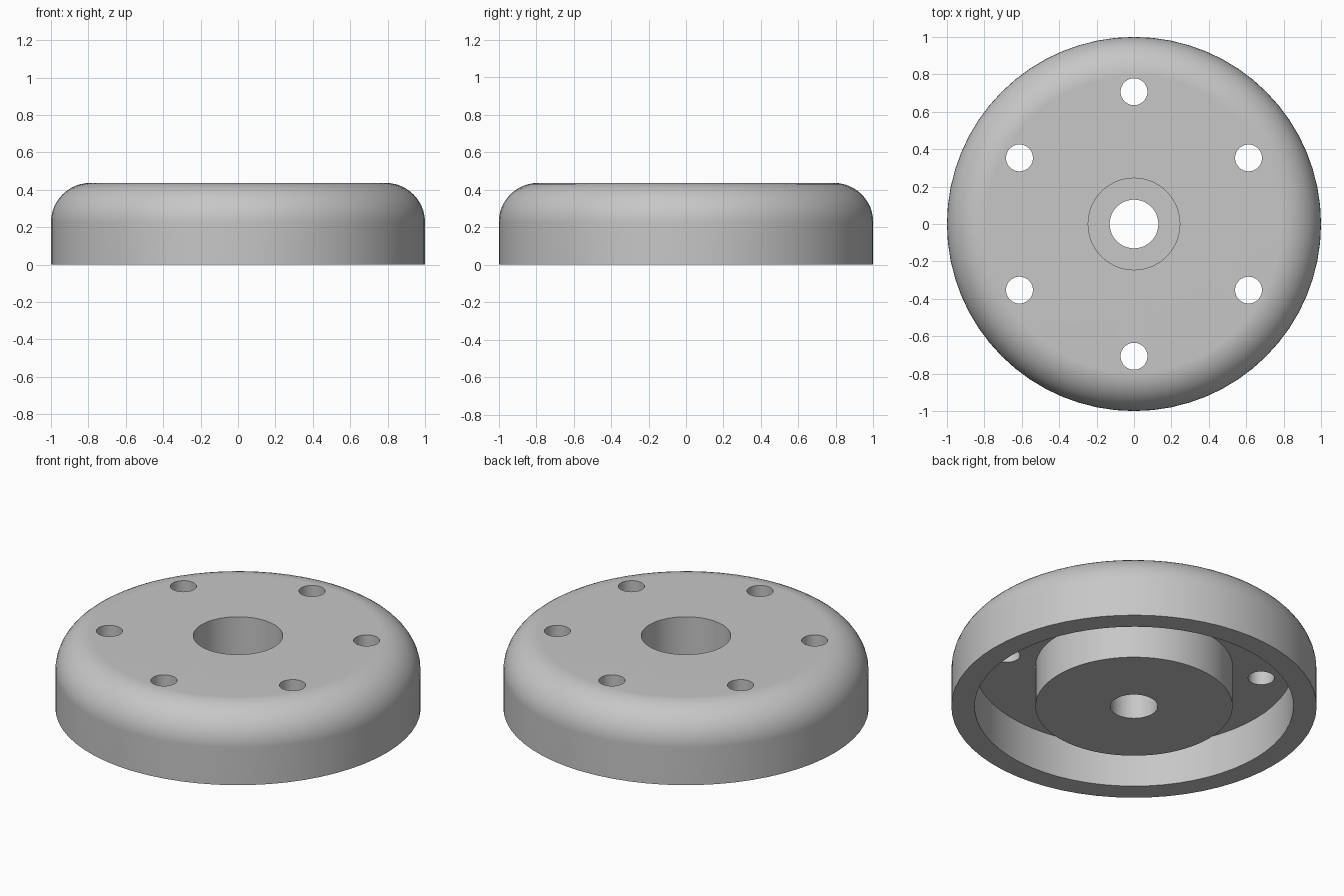
import bpy
import bmesh
from math import cos, sin, pi, radians

if "Cube" in bpy.data.objects:
    bpy.data.objects.remove(bpy.data.objects["Cube"], do_unlink=True)

SEGMENTS = 64
HEIGHT = 0.437
FILLET = 0.21
FLOOR = 0.25          # underside of the web between rim and hub

grey = bpy.data.materials.new("light_grey")
grey.use_nodes = True
grey.diffuse_color = (0.57, 0.57, 0.57, 1)
grey.node_tree.nodes["Principled BSDF"].inputs["Base Color"].default_value = grey.diffuse_color


def lathe(name, profile, segments):
    """Turn a closed (radius, z) outline around the z axis."""
    bm = bmesh.new()
    rings = []
    for i in range(segments):
        a = 2 * pi * i / segments
        rings.append([bm.verts.new((r * cos(a), r * sin(a), z)) for r, z in profile])
    n = len(profile)
    for i, ring in enumerate(rings):
        after = rings[(i + 1) % segments]
        for j in range(n):
            k = (j + 1) % n
            bm.faces.new((ring[j], after[j], after[k], ring[k]))
    bmesh.ops.recalc_face_normals(bm, faces=bm.faces)
    mesh = bpy.data.meshes.new(name)
    bm.to_mesh(mesh)
    bm.free()
    obj = bpy.data.objects.new(name, mesh)
    bpy.context.collection.objects.link(obj)
    mesh.materials.append(grey)
    return obj


# Rounded outer shoulder
shoulder = [(1 - FILLET + FILLET * cos(t * pi / 24), HEIGHT - FILLET + FILLET * sin(t * pi / 24))
            for t in range(13)]

# Rim, shoulder, counterbore, bore, hub and hollow underside
profile = [(1, 0)] + shoulder + [
    (0.245, HEIGHT), (0.245, 0.18), (0.13, 0.18), (0.13, 0),
    (0.54, 0), (0.54, FLOOR), (0.873, FLOOR), (0.873, 0)]
body = lathe("flanged_hub", profile, SEGMENTS)

# Six bolt holes through the web
bm = bmesh.new()
for i in range(6):
    a = radians(30 + 60 * i)
    made = bmesh.ops.create_cone(bm, cap_ends=True, segments=32, radius1=0.072, radius2=0.072, depth=0.6)
    bmesh.ops.translate(bm, verts=made["verts"], vec=(0.707 * cos(a), 0.707 * sin(a), 0.4))
mesh = bpy.data.meshes.new("bolt_hole_cutter")
bm.to_mesh(mesh)
bm.free()
mesh.materials.append(grey)
cutter = bpy.data.objects.new("bolt_hole_cutter", mesh)
bpy.context.collection.objects.link(cutter)
cutter.hide_render = True

cut = body.modifiers.new("bolt_holes", "BOOLEAN")
cut.operation = "DIFFERENCE"
cut.solver = "EXACT"
cut.object = cutter
bpy.ops.object.select_all(action="DESELECT")
body.select_set(True)
bpy.context.view_layer.objects.active = body
bpy.ops.object.modifier_apply(modifier=cut.name)
bpy.data.objects.remove(cutter, do_unlink=True)

# Smooth turned surfaces, crisp machined edges
bpy.ops.object.shade_smooth_by_angle(angle=radians(30))
weighted = body.modifiers.new("flat_faces", "WEIGHTED_NORMAL")
weighted.keep_sharp = True
